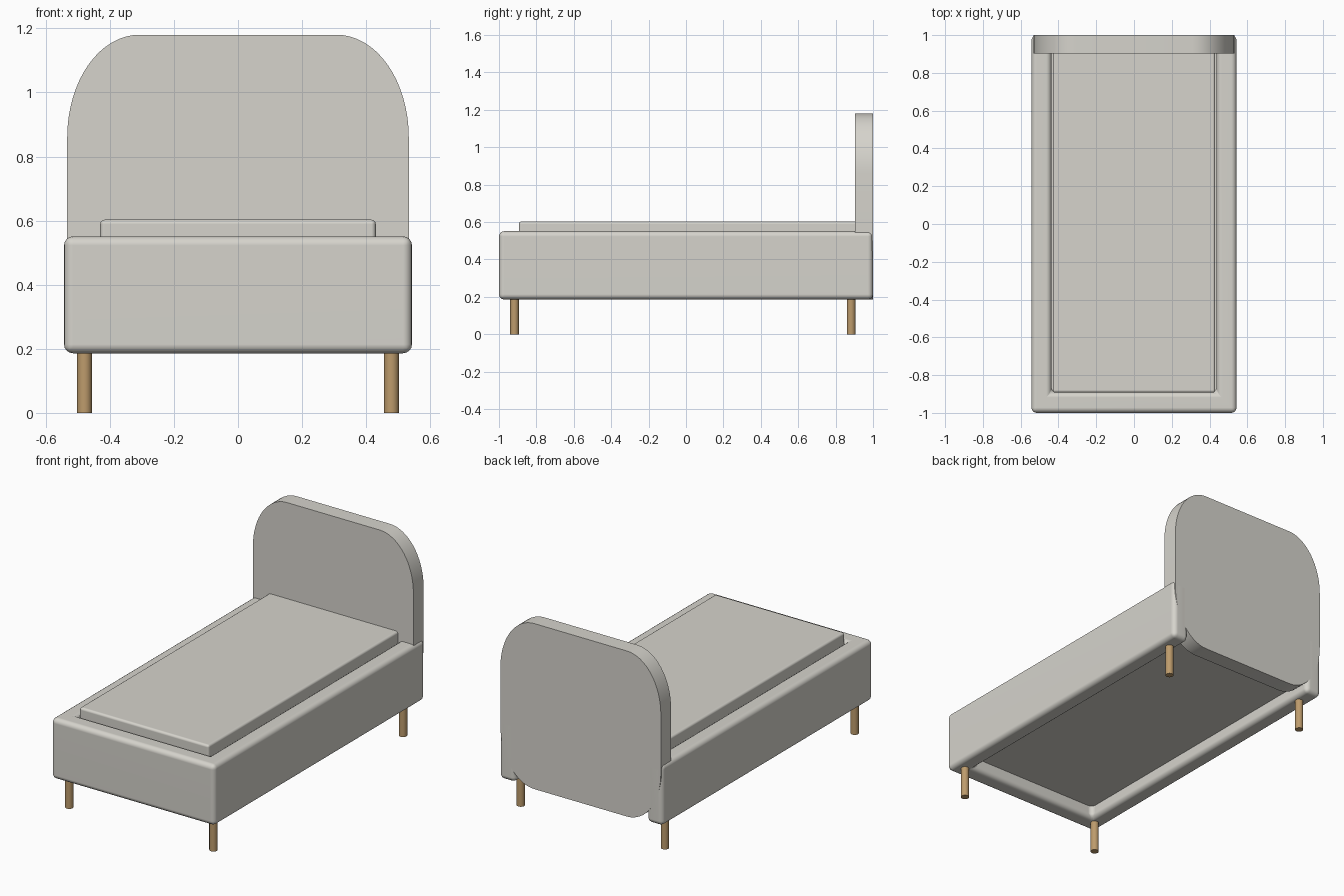
import bpy, bmesh, math
from mathutils import Vector

cube = bpy.data.objects.get("Cube")
if cube:
    bpy.data.objects.remove(cube, do_unlink=True)


def make_material(name, rgb):
    mat = bpy.data.materials.new(name)
    mat.use_nodes = True
    mat.diffuse_color = (*rgb, 1)
    mat.node_tree.nodes["Principled BSDF"].inputs["Base Color"].default_value = (*rgb, 1)
    return mat


fabric = make_material("warm grey fabric", (0.67, 0.655, 0.605))
wood = make_material("light wood", (0.51, 0.33, 0.15))


def finish(name, bm, mat, bevel=0.0):
    bmesh.ops.recalc_face_normals(bm, faces=bm.faces)
    mesh = bpy.data.meshes.new(name)
    bm.to_mesh(mesh)
    bm.free()
    mesh.materials.append(mat)
    obj = bpy.data.objects.new(name, mesh)
    bpy.context.collection.objects.link(obj)
    bpy.ops.object.select_all(action="DESELECT")
    obj.select_set(True)
    bpy.context.view_layer.objects.active = obj
    if bevel:
        mod = obj.modifiers.new("soft edges", "BEVEL")
        mod.width, mod.segments = bevel, 4
        bpy.ops.object.modifier_apply(modifier=mod.name)
    bpy.ops.object.shade_smooth_by_angle(angle=math.radians(35))
    if bevel:
        # Keep the large panels shading flat between soft edges
        mod = obj.modifiers.new("flat panels", "WEIGHTED_NORMAL")
        mod.keep_sharp = True
        bpy.ops.object.modifier_apply(modifier=mod.name)
    return obj


def prism(name, outline, offset, mat, bevel=0.0):
    """Extrude a closed outline by an offset."""
    bm = bmesh.new()
    face = bm.faces.new([bm.verts.new(p) for p in outline])
    ext = bmesh.ops.extrude_face_region(bm, geom=[face])
    verts = [g for g in ext["geom"] if isinstance(g, bmesh.types.BMVert)]
    bmesh.ops.translate(bm, verts=verts, vec=Vector(offset))
    return finish(name, bm, mat, bevel)


def slab(name, x, y0, y1, z0, z1, mat, bevel=0.0):
    outline = [(-x, y0, z0), (x, y0, z0), (x, y1, z0), (-x, y1, z0)]
    return prism(name, outline, (0, 0, z1 - z0), mat, bevel)


# U-shaped padded frame: two side rails and a foot panel
half, inner, back, foot, base = 0.543, 0.437, 1.0, -0.89, 0.186
frame = [(-half, -1), (half, -1), (half, back), (inner, back),
         (inner, foot), (-inner, foot), (-inner, back), (-half, back)]
prism("bed_frame", [(x, y, base) for x, y in frame], (0, 0, 0.551 - base), fabric, 0.028)

# Base deck and mattress
slab("base_deck", 0.46, -0.91, 0.92, 0.262, 0.32, fabric)
slab("mattress", 0.43, -0.893, 0.92, 0.3, 0.603, fabric, 0.014)

# Headboard with elliptical corners
rx, rz, hw, high, steps = 0.225, 0.32, 0.533, 1.18, 16
corners = [(1, high - rz, 0), (-1, high - rz, 1), (-1, base + rz, 2), (1, base + rz, 3)]
outline = []
for side, cz, quarter in corners:
    for i in range(steps + 1):
        a = (quarter + i / steps) * math.pi / 2
        outline.append((side * (hw - rx) + rx * math.cos(a), 0.903, cz + rz * math.sin(a)))
prism("headboard", outline, (0, 0.097, 0), fabric)

# Round wooden legs
for y, end in ((-0.917, "front"), (0.883, "back")):
    for x, side in ((0.479, "left"), (-0.479, "right")):
        bm = bmesh.new()
        bmesh.ops.create_cone(bm, cap_ends=True, segments=24, radius1=0.023,
                              radius2=0.023, depth=0.24)
        bmesh.ops.translate(bm, verts=bm.verts, vec=(x, y, 0.12))
        finish(f"{end}_{side}_leg", bm, wood)
